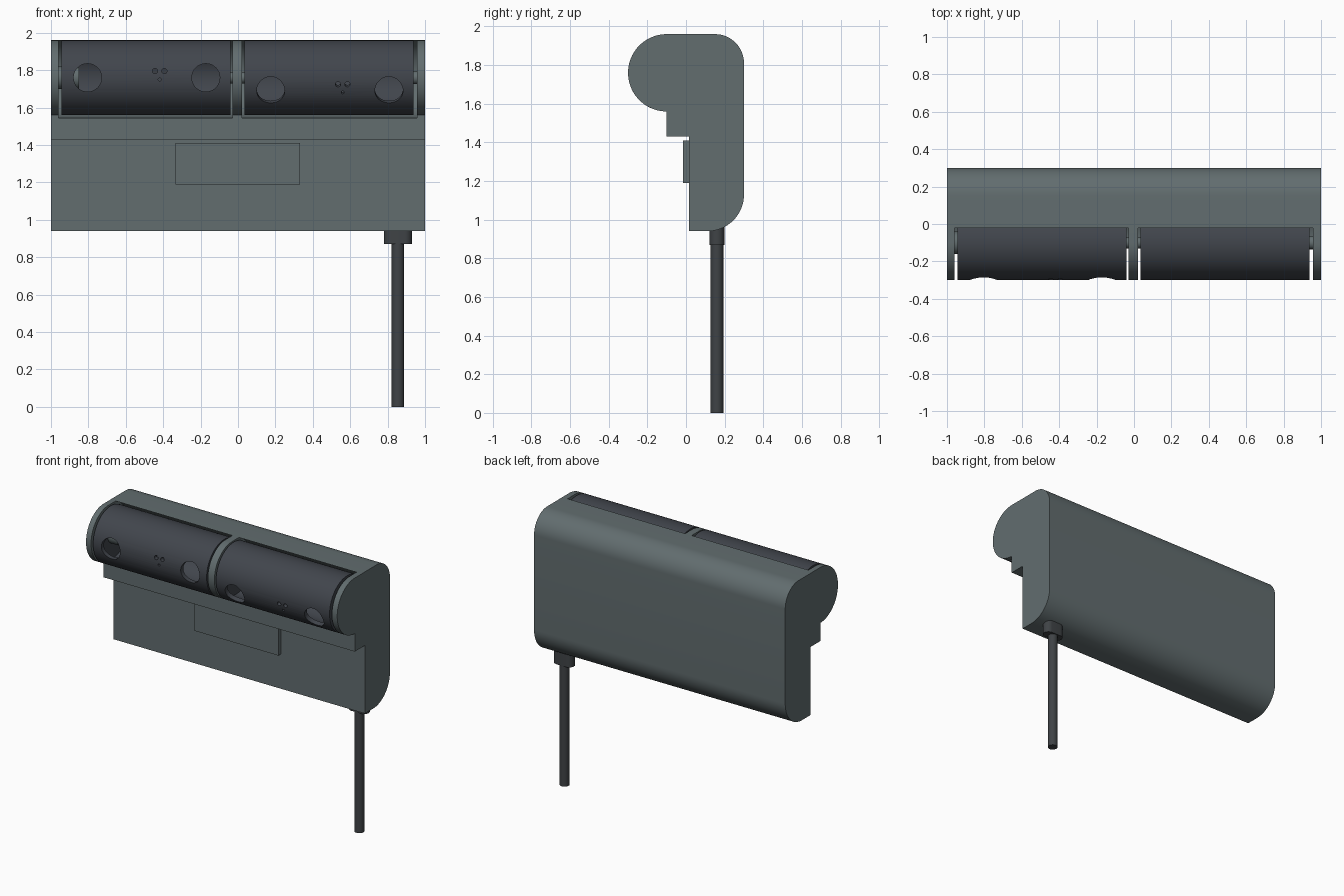
import bpy, bmesh
from math import sin, cos, pi, radians, asin
from mathutils import Matrix, Vector

cube = bpy.data.objects.get("Cube")
if cube:
    bpy.data.objects.remove(cube, do_unlink=True)


def material(name, rgb):
    m = bpy.data.materials.new(name)
    m.use_nodes = True
    m.diffuse_color = (*rgb, 1)
    m.node_tree.nodes["Principled BSDF"].inputs["Base Color"].default_value = (*rgb, 1)
    return m


GREY = material("housing grey", (0.122, 0.153, 0.159))
DARK = material("roller charcoal", (0.053, 0.060, 0.073))
CABLE = material("cable black", (0.050, 0.056, 0.061))


def arc(cy, cz, r, start, end, n=16):
    """Points on a circular arc, angles in degrees."""
    return [(cy + r * cos(radians(start + (end - start) * i / n)),
             cz + r * sin(radians(start + (end - start) * i / n))) for i in range(n + 1)]


def finish(name, bm, mat):
    bmesh.ops.recalc_face_normals(bm, faces=bm.faces)
    me = bpy.data.meshes.new(name)
    bm.to_mesh(me)
    bm.free()
    me.materials.append(mat)
    ob = bpy.data.objects.new(name, me)
    bpy.context.collection.objects.link(ob)
    return ob


def prism(name, outline, axis, lo, hi, mat):
    """Extrude a closed outline along x (outline in y,z) or z (outline in x,y)."""
    bm = bmesh.new()
    place = (lambda a, b: (lo, a, b)) if axis == "x" else (lambda a, b: (a, b, lo))
    face = bm.faces.new([bm.verts.new(place(a, b)) for a, b in outline])
    res = bmesh.ops.extrude_face_region(bm, geom=[face])
    step = Vector((hi - lo, 0, 0)) if axis == "x" else Vector((0, 0, hi - lo))
    moved = [v for v in res["geom"] if isinstance(v, bmesh.types.BMVert)]
    bmesh.ops.translate(bm, vec=step, verts=moved)
    return finish(name, bm, mat)


def cylinder(name, p, q, r, mat, sides=32):
    """Cylinder between two points."""
    p, q = Vector(p), Vector(q)
    turn = (q - p).to_track_quat("Z", "Y").to_matrix().to_4x4()
    bm = bmesh.new()
    bmesh.ops.create_cone(bm, cap_ends=True, segments=sides, radius1=r, radius2=r,
                          depth=(q - p).length,
                          matrix=Matrix.Translation((p + q) / 2) @ turn)
    return finish(name, bm, mat)


def cut(ob, cutter):
    """Subtract the cutter and discard it."""
    mod = ob.modifiers.new("cut", "BOOLEAN")
    mod.operation, mod.solver, mod.object = "DIFFERENCE", "EXACT", cutter
    bpy.context.view_layer.update()
    result = bpy.data.meshes.new_from_object(
        ob.evaluated_get(bpy.context.evaluated_depsgraph_get()))
    ob.modifiers.clear()
    ob.data = result
    bpy.data.objects.remove(cutter, do_unlink=True)


def smooth(ob):
    bpy.ops.object.select_all(action="DESELECT")
    ob.select_set(True)
    bpy.context.view_layer.objects.active = ob
    bpy.ops.object.shade_smooth_by_angle(angle=radians(30))


AXIS_Y, AXIS_Z, R = -0.1, 1.76, 0.2

# Housing: one side profile, with two round pockets
outline = (arc(AXIS_Y, AXIS_Z, R, 270, 90, 40)
           + arc(0.15, 1.81, 0.15, 90, 0)
           + arc(0.11, 1.13, 0.19, 0, -90)
           + [(0.015, 0.94), (0.015, 1.43), (-0.1, 1.43)])
housing = prism("housing", outline, "x", -1, 1, GREY)
for lo, hi in ((-0.96, -0.03), (0.022, 0.958)):
    cut(housing, cylinder("pocket", (lo, AXIS_Y, AXIS_Z), (hi, AXIS_Y, AXIS_Z),
                          R + 0.015, GREY, 80))
smooth(housing)

# Front plate
prism("front_plate", [(-0.015, 1.19), (0.02, 1.19), (0.02, 1.41), (-0.015, 1.41)],
      "x", -0.335, 0.332, GREY)

# Rollers: hollow drums with two large ports and three small holes
HALF = 0.452
roller = cylinder("right_roller", (-HALF, 0, 0), (HALF, 0, 0), R, DARK, 80)
cut(roller, cylinder("cavity", (-HALF + 0.02, 0, 0), (HALF - 0.02, 0, 0), 0.17, DARK, 64))
ports = [(-0.312, 0, 0.075), (0.32, 0, 0.075),
         (0.048, 0.035, 0.014), (0.098, 0.035, 0.014), (0.073, -0.01, 0.008)]
for x, z, r in ports:
    cut(roller, cylinder("port", (x, -0.3, z), (x, -0.1, z), r, DARK))
smooth(roller)
roller.location = (-0.492, AXIS_Y, AXIS_Z)
left_roller = roller.copy()
left_roller.name = "left_roller"
left_roller.location.x = 0.487
left_roller.rotation_euler.x = asin(0.07 / R)
bpy.context.collection.objects.link(left_roller)

# Hinge pins at the roller ends
for name, lo, hi, r in (("right_outer_pin", -0.97, -0.85, 0.06),
                        ("right_inner_pin", -0.06, -0.02, 0.03),
                        ("left_inner_pin", 0.01, 0.055, 0.03),
                        ("left_outer_pin", 0.92, 0.97, 0.035)):
    smooth(cylinder(name, (lo, AXIS_Y, AXIS_Z), (hi, AXIS_Y, AXIS_Z), r, GREY))

# Cable and its rounded collar
smooth(cylinder("cable", (0.855, 0.16, 0), (0.855, 0.16, 1), 0.033, CABLE))
stadium = arc(0.892, 0.16, 0.038, -90, 90) + arc(0.818, 0.16, 0.038, 90, 270)
smooth(prism("cable_collar", stadium, "z", 0.87, 1.0, CABLE))
